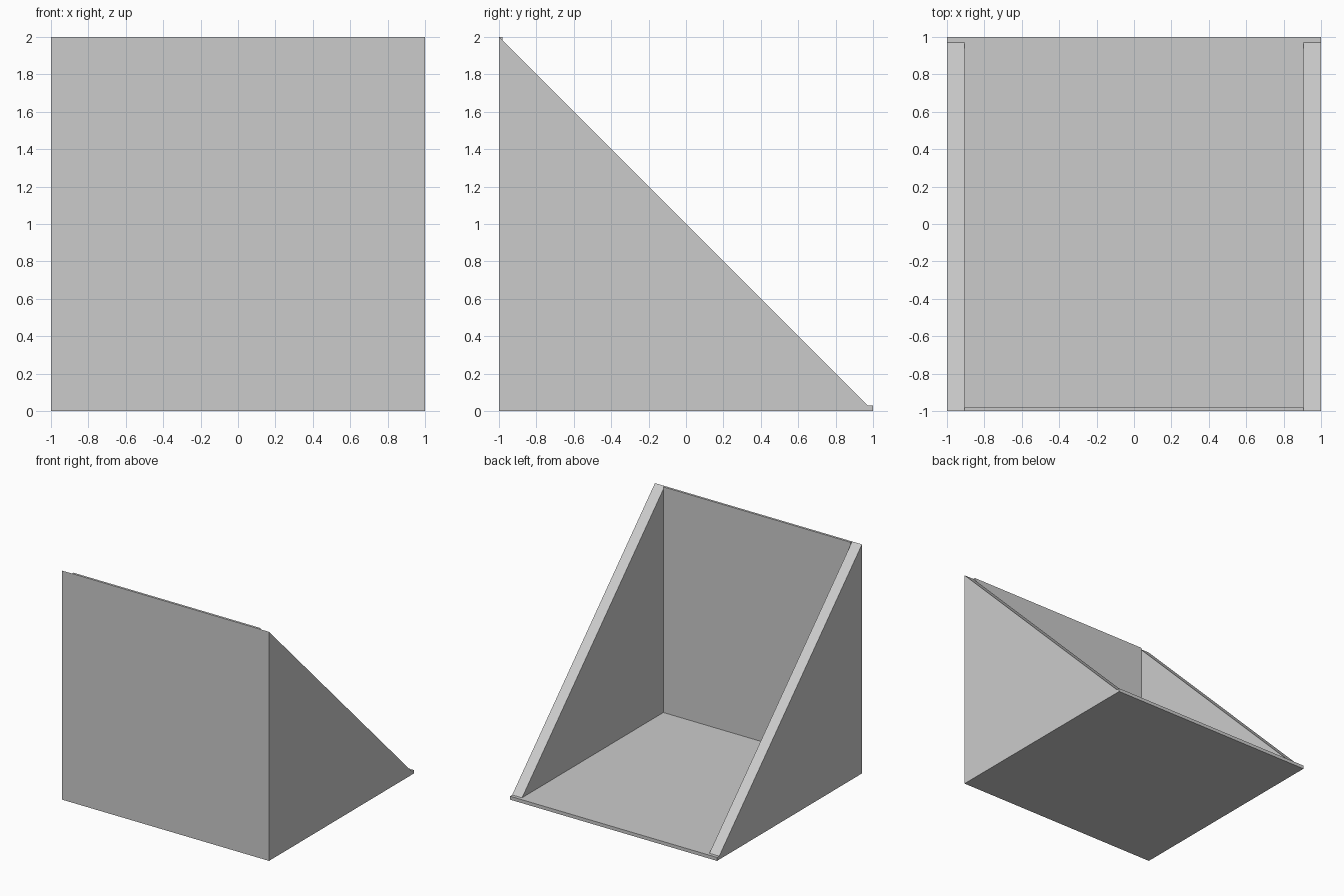
import bpy
import bmesh

if "Cube" in bpy.data.objects:
    bpy.data.objects.remove(bpy.data.objects["Cube"], do_unlink=True)

INNER = 0.905   # inner face of each side gusset
FLOOR = 0.03    # base plate thickness
WALL = 0.02     # front plate thickness

grey = bpy.data.materials.new("plain_grey")
grey.use_nodes = True
colour = (0.6, 0.6, 0.6, 1)
grey.diffuse_color = colour
grey.node_tree.nodes["Principled BSDF"].inputs["Base Color"].default_value = colour


def extrude_profile(name, profile, x0, x1):
    """Extrude a closed (y, z) profile along x."""
    bm = bmesh.new()
    face = bm.faces.new([bm.verts.new((x0, y, z)) for y, z in profile])
    result = bmesh.ops.extrude_face_region(bm, geom=[face])
    verts = [v for v in result["geom"] if isinstance(v, bmesh.types.BMVert)]
    bmesh.ops.translate(bm, verts=verts, vec=(x1 - x0, 0, 0))
    bmesh.ops.recalc_face_normals(bm, faces=bm.faces)
    mesh = bpy.data.meshes.new(name)
    bm.to_mesh(mesh)
    bm.free()
    mesh.materials.append(grey)
    obj = bpy.data.objects.new(name, mesh)
    bpy.context.collection.objects.link(obj)
    return obj


# Triangular side gussets, each with a small flat toe at the back
gusset = [(-1, 0), (1, 0), (1, FLOOR), (1 - FLOOR, FLOOR), (-1, 2)]
extrude_profile("left_gusset", gusset, INNER, 1)
extrude_profile("right_gusset", gusset, -1, -INNER)

# Base and front plates joined as one L-shaped panel between the gussets
panel = [(-1, 0), (1, 0), (1, FLOOR), (WALL - 1, FLOOR), (WALL - 1, 2), (-1, 2)]
extrude_profile("base_and_front_plate", panel, -INNER, INNER)
